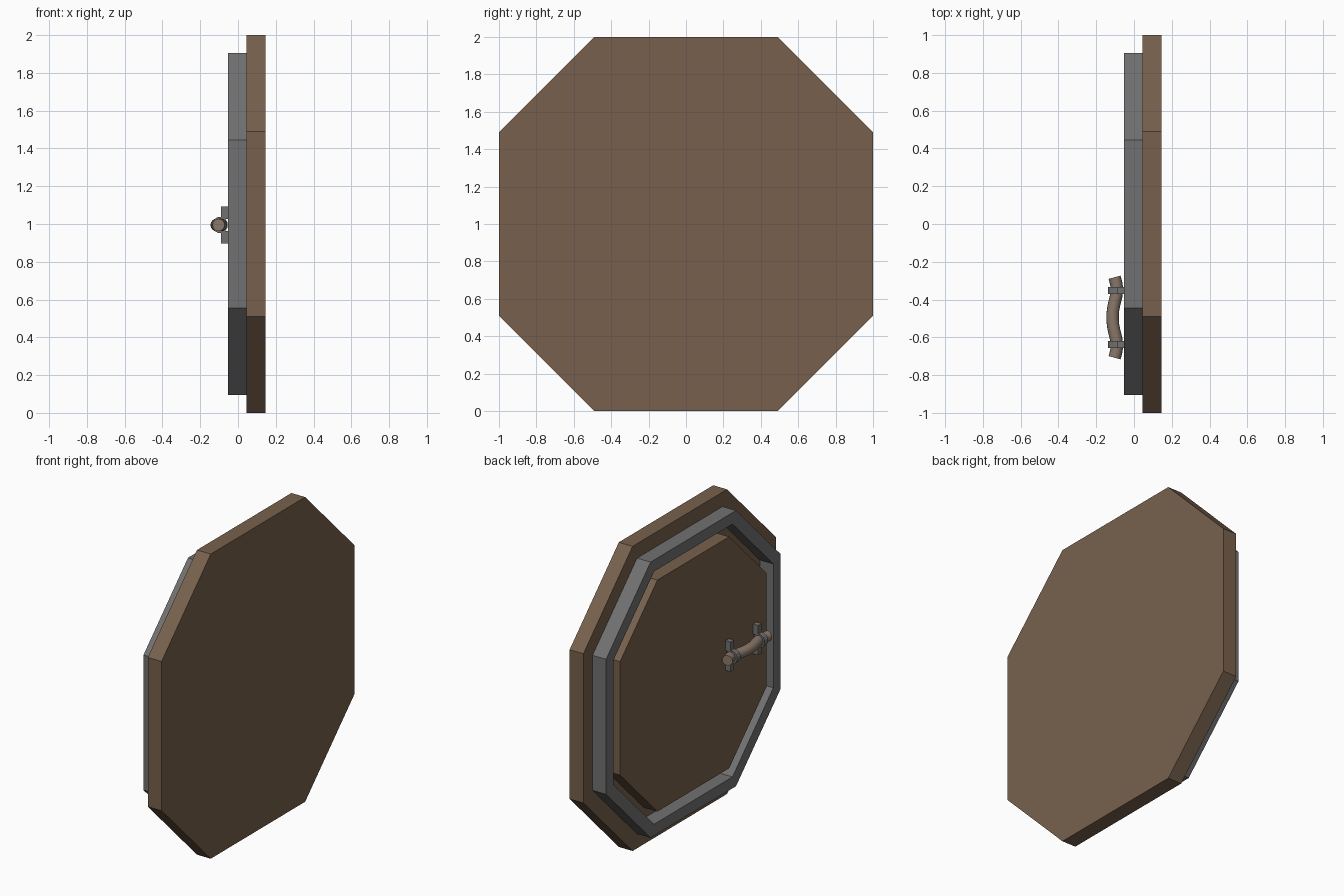
import bpy
import bmesh
import math
from mathutils import Matrix, Vector

cube = bpy.data.objects.get("Cube")
if cube:
    bpy.data.objects.remove(cube, do_unlink=True)


def make_material(name, color):
    mat = bpy.data.materials.new(name)
    mat.use_nodes = True
    mat.diffuse_color = (*color, 1)
    mat.node_tree.nodes["Principled BSDF"].inputs["Base Color"].default_value = (*color, 1)
    return mat


WOOD = make_material("brown wood", (0.185, 0.118, 0.073))
IRON = make_material("grey iron", (0.165, 0.165, 0.168))
GRIP = make_material("pale handle wood", (0.25, 0.185, 0.14))
CENTER_Z = 1.0
CORNER = 0.49  # half length of a straight side relative to the half width


def add_object(name, bm, mat):
    bmesh.ops.recalc_face_normals(bm, faces=bm.faces)
    mesh = bpy.data.meshes.new(name)
    bm.to_mesh(mesh)
    bm.free()
    mesh.materials.append(mat)
    obj = bpy.data.objects.new(name, mesh)
    bpy.context.collection.objects.link(obj)
    return obj


def octagon(size, x):
    c = size * CORNER
    loop = [(size, -c), (size, c), (c, size), (-c, size),
            (-size, c), (-size, -c), (-c, -size), (c, -size)]
    return [Vector((x, y, CENTER_Z + z)) for y, z in loop]


def bridge(bm, a, b):
    for i in range(len(a)):
        j = (i + 1) % len(a)
        bm.faces.new((a[i], a[j], b[j], b[i]))


def slab(name, size, x0, x1, mat):
    bm = bmesh.new()
    a, b = [[bm.verts.new(p) for p in octagon(size, x)] for x in (x0, x1)]
    bm.faces.new(a)
    bm.faces.new(b)
    bridge(bm, a, b)
    return add_object(name, bm, mat)


def frame(name, outer, inner, x0, x1, mat):
    bm = bmesh.new()
    corners = ((outer, x0), (outer, x1), (inner, x1), (inner, x0))
    loops = [[bm.verts.new(p) for p in octagon(s, x)] for s, x in corners]
    for i in range(4):
        bridge(bm, loops[i], loops[(i + 1) % 4])
    return add_object(name, bm, mat)


# Door slab, metal rim and raised centre panel, separated by a groove
slab("door_slab", 1.0, 0.045, 0.145, WOOD)
frame("metal_rim", 0.905, 0.83, -0.053, 0.045, IRON)
slab("centre_panel", 0.76, -0.053, 0.045, WOOD)

# Wavy round handle, swept along a smooth path
HANDLE_Y = -0.495
profile = [(0, -0.113), (0.04, -0.111), (0.08, -0.103), (0.115, -0.094),
           (0.15, -0.09), (0.18, -0.094), (0.213, -0.103)]
path = [(-dy, x) for dy, x in reversed(profile[1:])] + profile
points = [Vector((x, HANDLE_Y + dy, CENTER_Z - 0.005)) for dy, x in path]
bm = bmesh.new()
rings = []
for i, p in enumerate(points):
    tangent = (points[min(i + 1, len(points) - 1)] - points[max(i - 1, 0)]).normalized()
    side = tangent.cross(Vector((0, 0, 1)))
    ring = []
    for k in range(16):
        t = math.tau * k / 16
        ring.append(bm.verts.new(p + 0.033 * (side * math.cos(t) + Vector((0, 0, math.sin(t))))))
    rings.append(ring)
for a, b in zip(rings, rings[1:]):
    bridge(bm, a, b)
bm.faces.new(rings[0])
bm.faces.new(rings[-1])
handle = add_object("handle_grip", bm, GRIP)
bpy.ops.object.select_all(action="DESELECT")
handle.select_set(True)
bpy.context.view_layer.objects.active = handle
bpy.ops.object.shade_smooth_by_angle(angle=math.radians(40))

# Clamps: a band around the handle with a fixing tab above and below
for name, dy in (("front", -0.143), ("rear", 0.143)):
    y = HANDLE_Y + dy
    bm = bmesh.new()
    turn = Matrix.Translation((-0.096, y, CENTER_Z - 0.005)) @ Matrix.Rotation(math.pi / 2, 4, "X")
    turn = turn @ Matrix.Rotation(math.pi / 12, 4, "Z")
    bmesh.ops.create_cone(bm, cap_ends=True, segments=12, radius1=0.043,
                          radius2=0.043, depth=0.036, matrix=turn)
    add_object(name + "_clamp_band", bm, IRON)
    for label, sign in (("upper", 1), ("lower", -1)):
        bm = bmesh.new()
        place = Matrix.Translation((-0.071, y, CENTER_Z - 0.005 + sign * 0.065))
        bmesh.ops.create_cube(bm, size=1, matrix=place @ Matrix.Diagonal((0.038, 0.036, 0.065, 1)))
        add_object(f"{name}_{label}_tab", bm, IRON)
